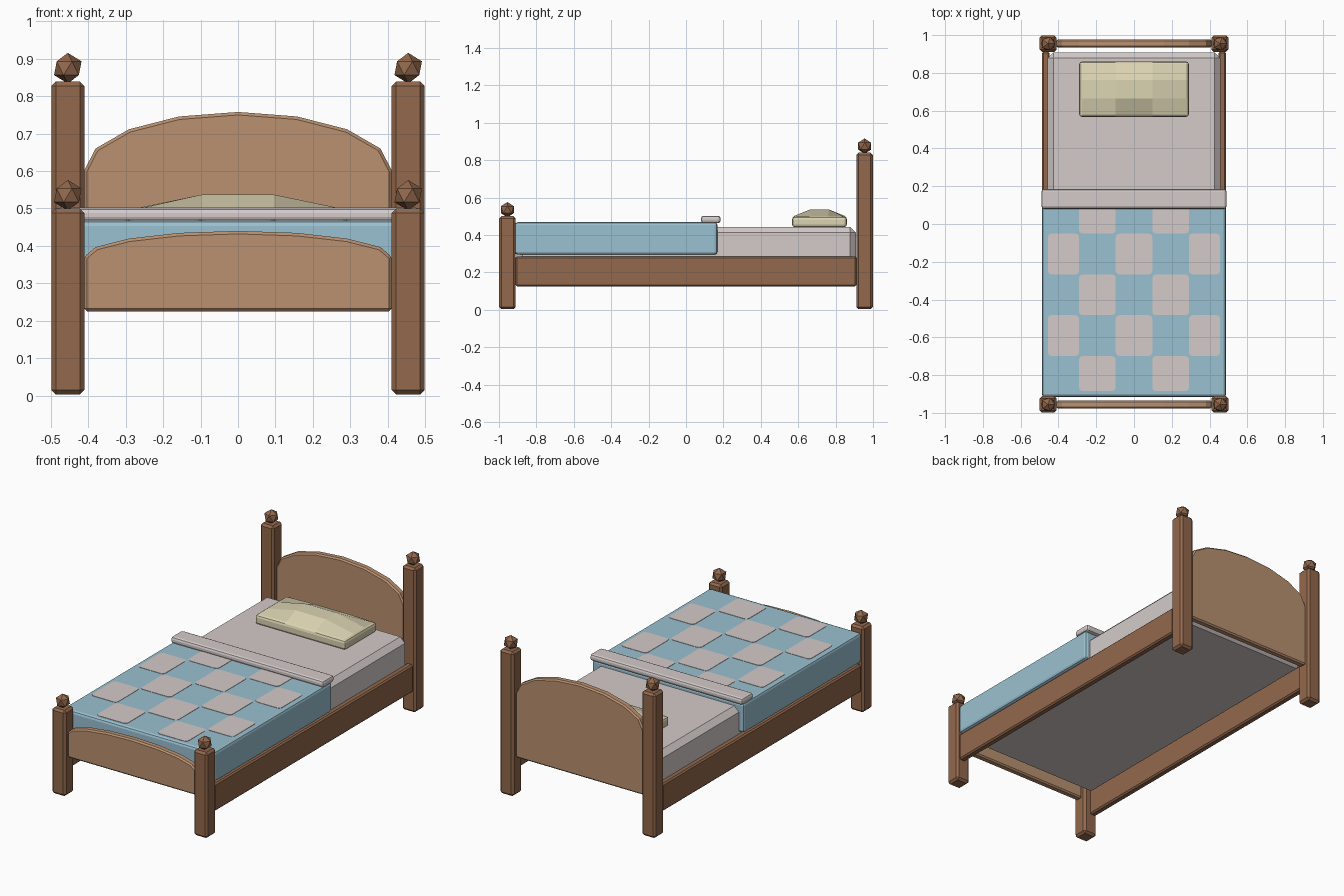
import bpy, bmesh, math

if "Cube" in bpy.data.objects:
    bpy.data.objects.remove(bpy.data.objects["Cube"])


def lin(c):
    c /= 255
    return c / 12.92 if c <= 0.04045 else ((c + 0.055) / 1.055) ** 2.4


def mat(name, rgb):
    m = bpy.data.materials.new(name)
    m.diffuse_color = (*[lin(c) for c in rgb], 1)
    m.use_nodes = True
    m.node_tree.nodes["Principled BSDF"].inputs["Base Color"].default_value = m.diffuse_color
    return m


DARK = mat("dark_wood", (146, 104, 76))
LIGHT = mat("light_wood", (186, 145, 112))
BLUE = mat("blue_cloth", (155, 193, 209))
PALE = mat("pale_sheet", (211, 203, 201))
CREAM = mat("cream_pillow", (219, 211, 178))


def finish(bm, name, material, bevel=0.0, segments=1):
    bmesh.ops.recalc_face_normals(bm, faces=bm.faces[:])
    me = bpy.data.meshes.new(name)
    bm.to_mesh(me)
    bm.free()
    ob = bpy.data.objects.new(name, me)
    bpy.context.collection.objects.link(ob)
    me.materials.append(material)
    if bevel:
        b = ob.modifiers.new("bevel", 'BEVEL')
        b.width, b.segments = bevel, segments
        b.limit_method, b.angle_limit = 'ANGLE', math.radians(42)
    return ob


def box_mesh(x, y, z):
    bm = bmesh.new()
    bmesh.ops.create_cube(bm, size=1)
    for v in bm.verts:
        for i, (a, b) in enumerate((x, y, z)):
            v.co[i] = (a + b) / 2 + v.co[i] * (b - a)
    return bm


def box(name, x, y, z, material, bevel=0.0, segments=1):
    return finish(box_mesh(x, y, z), name, material, bevel, segments)


def arched_board(name, y, z0, z_side, rise):
    bm = bmesh.new()
    pts = [(-0.412, z0), (0.412, z0)]
    for k in range(9):
        a = math.pi * k / 8
        pts.append((0.412 * math.cos(a), z_side + rise * math.sin(a)))
    f = bm.faces.new([bm.verts.new((x, y - 0.021, z)) for x, z in pts])
    ext = bmesh.ops.extrude_face_region(bm, geom=[f])
    for g in ext["geom"]:
        if isinstance(g, bmesh.types.BMVert):
            g.co.y += 0.042
    finish(bm, name, LIGHT, 0.008)


def rounded_patch(name, x0, x1, y0, y1, z, r=0.02):
    # thin plate with rounded corners
    bm = bmesh.new()
    vs = []
    for cx, cy, start in ((x1 - r, y1 - r, 0), (x0 + r, y1 - r, 90),
                          (x0 + r, y0 + r, 180), (x1 - r, y0 + r, 270)):
        for k in range(4):
            a = math.radians(start + 30 * k)
            vs.append(bm.verts.new((cx + r * math.cos(a), cy + r * math.sin(a), z)))
    f = bm.faces.new(vs)
    ext = bmesh.ops.extrude_face_region(bm, geom=[f])
    for g in ext["geom"]:
        if isinstance(g, bmesh.types.BMVert):
            g.co.z += 0.004
    finish(bm, name, PALE)


# posts with faceted knobs
for end, y, h in (("head", 0.955, 0.84), ("foot", -0.955, 0.50)):
    for side, s in (("left", -1), ("right", 1)):
        x = s * 0.455
        box(f"{end}_post_{side}", (x - 0.044, x + 0.044), (y - 0.044, y + 0.044),
            (0.003, h), DARK, 0.012)
        bm = bmesh.new()
        bmesh.ops.create_icosphere(bm, subdivisions=1, radius=0.041)
        bmesh.ops.translate(bm, verts=bm.verts, vec=(x, y, h + 0.035))
        finish(bm, f"{end}_knob_{side}", DARK)

# arched boards
arched_board("headboard", 0.955, 0.225, 0.60, 0.158)
arched_board("footboard", -0.955, 0.225, 0.37, 0.07)

# side rails
for side, s in (("left", -1), ("right", 1)):
    box(f"side_rail_{side}", sorted((s * 0.447, s * 0.488)), (-0.912, 0.912),
        (0.125, 0.285), DARK, 0.008)

# mattress, blanket and folded sheet
box("mattress", (-0.457, 0.457), (-0.905, 0.908), (0.25, 0.442), PALE, 0.03)
box("blanket", (-0.487, 0.487), (-0.915, 0.168), (0.295, 0.468), BLUE, 0.015, 2)
box("folded_sheet", (-0.49, 0.49), (0.08, 0.185), (0.463, 0.502), PALE, 0.014, 2)

# checkered patches on the blanket
for i in range(5):
    for j in range(5):
        if (i + j) % 2:
            x0, y0 = -0.485 + 0.194 * i, -0.915 + 0.216 * j
            rounded_patch(f"patch_{i}_{j}", max(x0, -0.456), min(x0 + 0.194, 0.456),
                          max(y0, -0.885), min(y0 + 0.216, 0.14), 0.466)

# pillow with a raised middle
bm = box_mesh((-0.29, 0.29), (0.567, 0.86), (0.442, 0.497))
flat = [e for e in bm.edges if abs(e.verts[0].co.z - e.verts[1].co.z) < 1e-4]
bmesh.ops.subdivide_edges(bm, edges=flat, cuts=2, use_grid_fill=True)
for v in bm.verts:
    if v.co.z > 0.48 and abs(v.co.x) < 0.2 and abs(v.co.y - 0.7135) < 0.1:
        v.co.z = 0.537
finish(bm, "pillow", CREAM, 0.014, 2)
